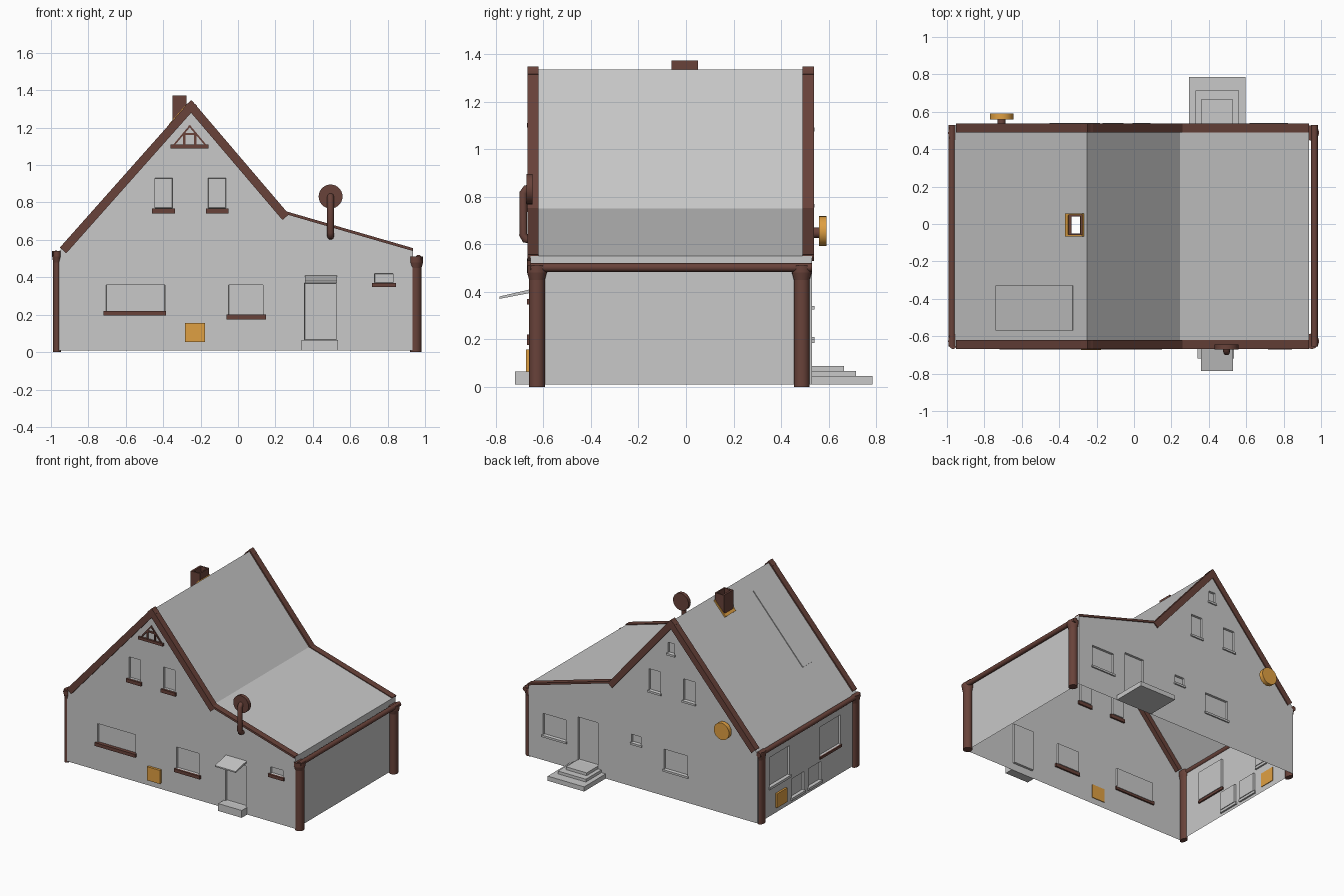
import bpy, bmesh, math
from mathutils import Vector, Matrix

if "Cube" in bpy.data.objects:
    bpy.data.objects.remove(bpy.data.objects["Cube"])


def material(name, rgb):
    m = bpy.data.materials.new(name)
    m.diffuse_color = (*rgb, 1)
    m.use_nodes = True
    m.node_tree.nodes["Principled BSDF"].inputs["Base Color"].default_value = m.diffuse_color
    return m


GREY = material("plaster grey", (0.58, 0.58, 0.58))
BROWN = material("dark brown", (0.14, 0.055, 0.042))
ORANGE = material("ochre orange", (0.74, 0.35, 0.055))

FY, BY, LX, RX = -0.655, 0.53, -0.965, 0.935   # wall planes
EAVE, RIDGE, VALLEY, LOW = (-0.965, 0.53), (-0.25, 1.335), (0.245, 0.75), (0.935, 0.55)


def finish(name, bm, mat, smooth=False):
    me = bpy.data.meshes.new(name)
    bm.to_mesh(me)
    bm.free()
    me.materials.append(mat)
    ob = bpy.data.objects.new(name, me)
    bpy.context.collection.objects.link(ob)
    if smooth:
        bpy.ops.object.select_all(action='DESELECT')
        ob.select_set(True)
        bpy.context.view_layer.objects.active = ob
        bpy.ops.object.shade_smooth_by_angle(angle=math.radians(40))
    return ob


def prism(name, pts, lo, hi, mat, axis=1):
    """Polygon in (x,z) pushed along y, or in (y,z) pushed along x."""
    bm = bmesh.new()
    at = (lambda p, d: (p[0], d, p[1])) if axis == 1 else (lambda p, d: (d, p[0], p[1]))
    a = [bm.verts.new(at(p, lo)) for p in pts]
    b = [bm.verts.new(at(p, hi)) for p in pts]
    bm.faces.new(a)
    bm.faces.new(b[::-1])
    n = len(pts)
    for i in range(n):
        bm.faces.new((a[i], b[i], b[(i + 1) % n], a[(i + 1) % n]))
    bmesh.ops.recalc_face_normals(bm, faces=bm.faces[:])
    return finish(name, bm, mat)


def box(name, x0, x1, y0, y1, z0, z1, mat):
    return prism(name, [(x0, z0), (x1, z0), (x1, z1), (x0, z1)], y0, y1, mat)


def bar(name, p, q, y0, y1, below, above, mat):
    """Sloping bar between two profile points."""
    d = Vector((q[0] - p[0], q[1] - p[1])).normalized()
    n = Vector((-d.y, d.x))
    if n.y < 0:
        n = -n
    p, q = Vector(p), Vector(q)
    return prism(name, [p - n * below, q - n * below, q + n * above, p + n * above], y0, y1, mat)


def rod(name, p, q, r1, r2, mat, segs=20, squash=1):
    p, q = Vector(p), Vector(q)
    bm = bmesh.new()
    rot = Vector((0, 0, 1)).rotation_difference(q - p).to_matrix().to_4x4()
    M = Matrix.Translation((p + q) / 2) @ Matrix.Diagonal((squash, 1, 1, 1)) @ rot
    bmesh.ops.create_cone(bm, cap_ends=True, segments=segs, radius1=r1, radius2=r2,
                          depth=(q - p).length, matrix=M)
    return finish(name, bm, mat, True)


def sheet(name, pts, axis, openings, other=2, extra=(), cut_out=False):
    """Flat wall or roof sheet; openings (u0,u1,v0,v1) are recessed or cut out."""
    bm = bmesh.new()
    bm.faces.new([bm.verts.new(p) for p in pts])
    cuts = [(axis, e) for e in extra]
    for u0, u1, v0, v1 in openings:
        cuts += [(axis, u0), (axis, u1), (other, v0), (other, v1)]
    for ax, val in cuts:
        co, no = Vector(), Vector()
        co[ax], no[ax] = val, 1
        bmesh.ops.bisect_plane(bm, geom=bm.verts[:] + bm.edges[:] + bm.faces[:],
                               dist=1e-5, plane_co=co, plane_no=no)
    bm.normal_update()
    inside = []
    for f in bm.faces:
        c = f.calc_center_median()
        if any(o[0] < c[axis] < o[1] and o[2] < c[other] < o[3] for o in openings):
            inside.append(f)
    if cut_out:
        bmesh.ops.delete(bm, geom=inside, context='FACES')
    elif inside:
        bmesh.ops.inset_region(bm, faces=inside, thickness=0.002, depth=-0.015,
                               use_boundary=True, use_even_offset=True)
    return finish(name, bm, GREY)


# gable walls
gable = [(LX, 0.01), (RX, 0.01), (RX, LOW[1]), VALLEY, RIDGE, EAVE]
upper = [(-0.445, -0.35, 0.77, 0.93), (-0.16, -0.065, 0.77, 0.93)]
front_open = upper + [(-0.705, -0.39, 0.21, 0.36), (-0.05, 0.135, 0.2, 0.36),
                      (0.355, 0.525, 0.065, 0.37), (0.73, 0.83, 0.37, 0.42)]
back_open = upper + [(0.625, 0.815, 0.2, 0.36), (0.36, 0.525, 0.087, 0.41), (0.0, 0.08, 0.34, 0.4),
                     (-0.385, -0.19, 0.21, 0.36), (-0.275, -0.22, 1.09, 1.17)]
sheet("front_wall", [(x, FY, z) for x, z in gable], 0, front_open, extra=(VALLEY[0],))
sheet("back_wall", [(x, BY, z) for x, z in gable[::-1]], 0, back_open, extra=(VALLEY[0],))

# side walls
left_open = [(0.15, 0.39, 0.23, 0.45), (-0.45, -0.21, 0.23, 0.45),
             (-0.02, 0.13, 0.05, 0.19), (-0.22, -0.07, 0.05, 0.19)]
sheet("left_wall", [(LX, BY, 0.01), (LX, FY, 0.01), (LX, FY, EAVE[1]), (LX, BY, EAVE[1])], 1, left_open)
sheet("right_wall", [(RX, FY, 0.01), (RX, BY, 0.01), (RX, BY, LOW[1]), (RX, FY, LOW[1])], 1, [])

# roof planes, left one open under the chimney
for name, p, q, hole in (("left_roof", EAVE, RIDGE, [(-0.335, -0.285, -0.05, 0.04)]),
                         ("steep_right_roof", RIDGE, VALLEY, []), ("low_right_roof", VALLEY, LOW, [])):
    sheet(name, [(p[0], FY, p[1]), (q[0], FY, q[1]), (q[0], BY, q[1]), (p[0], BY, p[1])],
          0, hole, other=1, cut_out=True)


def roof_z(x):
    return RIDGE[1] + (x - RIDGE[0]) * (RIDGE[1] - EAVE[1]) / (RIDGE[0] - EAVE[0])


# skylight panel on the left roof
bar("roof_panel", (-0.735, roof_z(-0.735)), (-0.325, roof_z(-0.325)), -0.57, -0.33, 0.0, 0.006, GREY)

# barge boards on both gables
for side, y0, y1 in (("front", FY - 0.012, -0.62), ("back", 0.49, BY + 0.008)):
    bar(side + "_barge_left", (-0.945, roof_z(-0.945)), (RIDGE[0] + 0.005, RIDGE[1] + 0.005), y0, y1, 0.036, 0.01, BROWN)
    bar(side + "_barge_right", (RIDGE[0] - 0.006, RIDGE[1] + 0.006), (0.265, 0.73), y0, y1, 0.036, 0.01, BROWN)
    bar(side + "_barge_low", VALLEY, LOW, y0, y1, 0.009, 0.006, BROWN)

# gutters and corner downpipes
rod("left_gutter", (-0.973, FY, 0.525), (-0.973, BY, 0.525), 0.018, 0.018, BROWN)
rod("right_gutter", (0.965, FY, 0.502), (0.965, BY, 0.502), 0.018, 0.018, BROWN)
for side, x, r, top, sq in (("left", -0.968, 0.033, 0.54, 0.62), ("right", 0.95, 0.033, 0.51, 0.95)):
    for end, y in (("front", -0.627), ("back", 0.487)):
        nm = side + "_" + end + "_downpipe"
        rod(nm, (x, y, 0), (x, y, top - 0.03), r, r, BROWN, squash=sq)
        rod(nm + "_funnel", (x, y, top - 0.06), (x, y, top - 0.03), r, r * 1.25, BROWN, squash=sq)
        rod(nm + "_collar", (x, y, top - 0.03), (x, y, top), r * 1.25, r * 1.25, BROWN, squash=sq)

# hollow chimney with flashing
for i, (x0, x1, y0, y1) in enumerate(((-0.35, -0.335, -0.06, 0.05), (-0.285, -0.275, -0.06, 0.05),
                                      (-0.335, -0.285, -0.06, -0.05), (-0.335, -0.285, 0.04, 0.05))):
    box("chimney_side_%d" % i, x0, x1, y0, y1, 1.2, 1.372, BROWN)
for i, (x0, x1, y0, y1) in enumerate(((-0.36, -0.345, -0.066, 0.056), (-0.28, -0.268, -0.066, 0.056),
                                      (-0.35, -0.275, -0.066, -0.055), (-0.35, -0.275, 0.045, 0.056))):
    bar("chimney_flashing_%d" % i, (x0, roof_z(x0)), (x1, roof_z(x1)), y0, y1, 0.0, 0.012, ORANGE)

# front sills
for i, (x0, x1, z0, z1) in enumerate(((-0.72, -0.385, 0.195, 0.22), (-0.062, 0.15, 0.175, 0.2),
                                      (-0.46, -0.337, 0.742, 0.768), (-0.172, -0.052, 0.742, 0.768),
                                      (0.717, 0.845, 0.347, 0.37), (-0.36, -0.157, 1.09, 1.11))):
    box("front_sill_%d" % i, x0, x1, FY - 0.015, FY + 0.012, z0, z1, BROWN)

# back and left sills
for i, (x0, x1, z0, z1) in enumerate(back_open):
    if i != 3:
        box("back_sill_%d" % i, x0 - 0.008, x1 + 0.008, BY - 0.01, BY + 0.01, z0 - 0.015, z0, GREY)
for i, (y0, y1, z0, z1) in enumerate(left_open):
    box("left_sill_%d" % i, LX - 0.01, LX + 0.012, y0 - 0.008, y1 + 0.008, z0 - 0.018, z0,
        BROWN if i == 1 else GREY)

# triangular gable window
ga, gb = FY - 0.008, FY + 0.004
for s in (-1, 1):
    bar("gable_window_edge", (-0.258 + s * 0.088, 1.11), (-0.258, 1.215), ga, gb, 0.009, 0.0, BROWN)
    box("gable_window_post", -0.258 + s * 0.03 - 0.006, -0.258 + s * 0.03 + 0.006, ga, gb, 1.11, 1.175, BROWN)
box("gable_window_crossbar", -0.295, -0.221, ga, gb, 1.16, 1.172, BROWN)

# front door: step and sloping canopy
box("front_step", 0.34, 0.535, -0.72, FY, 0.01, 0.065, GREY)
prism("front_canopy", [(FY, 0.395), (-0.785, 0.37), (-0.785, 0.38), (FY, 0.41)], 0.358, 0.53, GREY, axis=0)

# back door: three steps
for i, (x0, x1, y1, z0, z1) in enumerate(((0.295, 0.597, 0.785, 0.01, 0.045),
                                          (0.33, 0.562, 0.715, 0.045, 0.066),
                                          (0.358, 0.53, 0.665, 0.066, 0.087))):
    box("back_step_%d" % i, x0, x1, BY, y1, z0, z1, GREY)

# orange hatches
box("front_hatch", -0.283, -0.177, FY - 0.018, FY + 0.005, 0.055, 0.157, ORANGE)
box("left_hatch", LX - 0.015, LX + 0.005, 0.2, 0.32, 0.05, 0.155, ORANGE)

# orange disc on the back wall
rod("back_disc", (-0.708, 0.56, 0.655), (-0.708, 0.592, 0.655), 0.063, 0.063, ORANGE, 28)
rod("back_disc_stem", (-0.708, 0.52, 0.648), (-0.708, 0.565, 0.648), 0.022, 0.022, BROWN)

# front disc on a bent pipe
rod("front_disc", (0.495, -0.672, 0.832), (0.495, -0.645, 0.832), 0.064, 0.064, BROWN, 28)
curve = bpy.data.curves.new("front_bent_pipe", 'CURVE')
curve.dimensions = '3D'
curve.bevel_depth = 0.018
curve.bevel_resolution = 3
curve.use_fill_caps = True
sp = curve.splines.new('POLY')
path = [(-0.655, 0.834), (-0.672, 0.832), (-0.684, 0.815), (-0.685, 0.64), (-0.676, 0.622), (-0.65, 0.618)]
sp.points.add(len(path) - 1)
for pt, (y, z) in zip(sp.points, path):
    pt.co = (0.495, y, z, 1)
curve.materials.append(BROWN)
bpy.context.collection.objects.link(bpy.data.objects.new("front_bent_pipe", curve))
